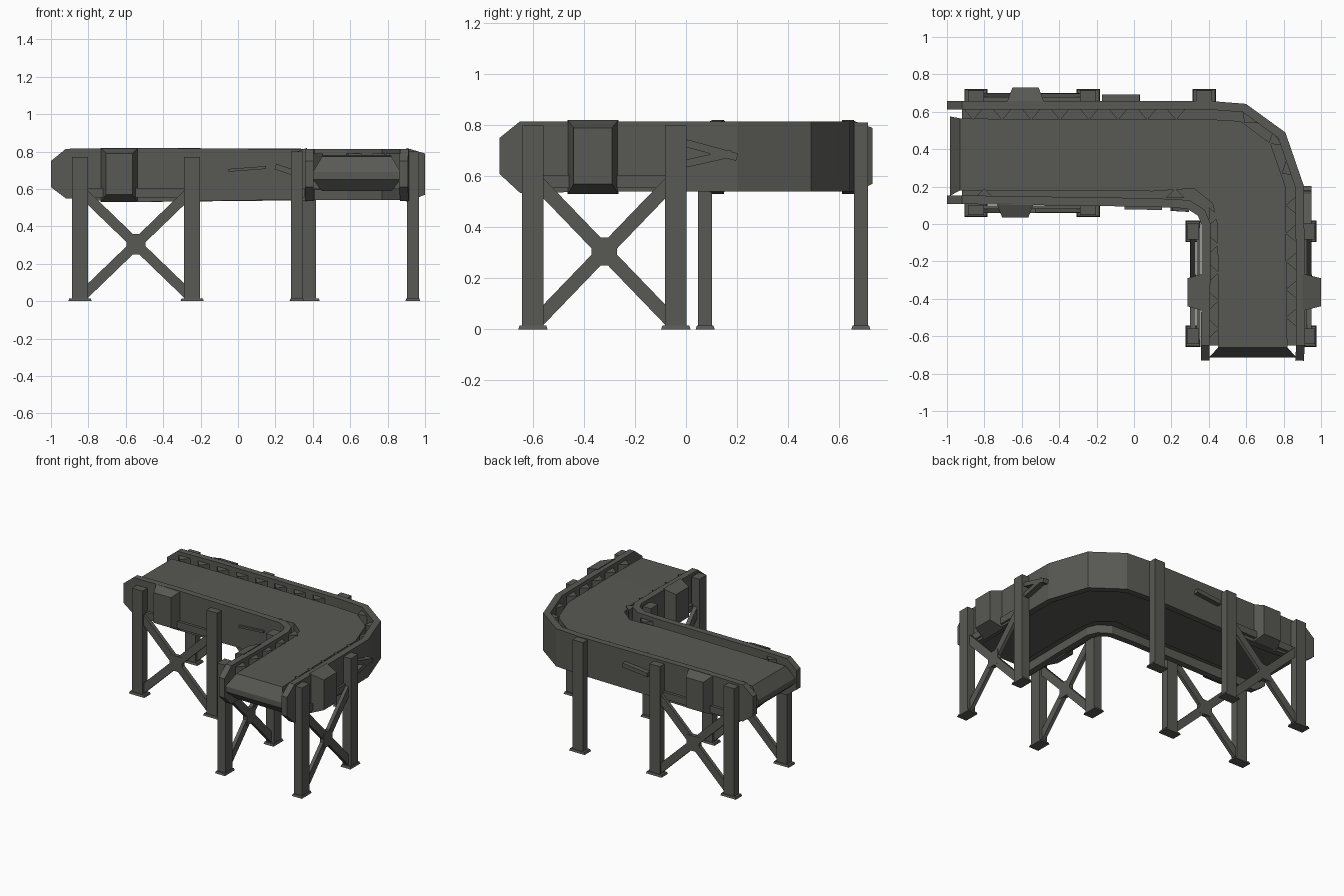
import bpy, bmesh, math
from mathutils import Vector

if "Cube" in bpy.data.objects:
    bpy.data.objects.remove(bpy.data.objects["Cube"])

steel = bpy.data.materials.new("dark_grey_steel")
steel.diffuse_color = (0.098, 0.098, 0.088, 1)
steel.use_nodes = True
steel.node_tree.nodes["Principled BSDF"].inputs["Base Color"].default_value = steel.diffuse_color


def make(name, verts, faces):
    me = bpy.data.meshes.new(name)
    me.from_pydata([tuple(v) for v in verts], [], faces)
    bm = bmesh.new()
    bm.from_mesh(me)
    bmesh.ops.recalc_face_normals(bm, faces=bm.faces)
    bm.to_mesh(me)
    bm.free()
    me.materials.append(steel)
    ob = bpy.data.objects.new(name, me)
    bpy.context.collection.objects.link(ob)
    return ob


def strip(name, left, right, heights):
    """Solid band between two polylines; heights gives (low, high) per point."""
    verts, faces = [], []
    for (a, b, (lo, hi)) in zip(left, right, heights):
        verts += [(*a, lo), (*b, lo), (*b, hi), (*a, hi)]
    n = len(left)
    for i in range(n - 1):
        for k in range(4):
            m = (k + 1) % 4
            faces.append((i*4 + k, i*4 + m, i*4 + 4 + m, i*4 + 4 + k))
    faces += [(0, 1, 2, 3), tuple(n*4 - 4 + k for k in range(4))]
    return make(name, verts, faces)


def offset(path, d):
    """Mitred sideways offset of a polyline."""
    pts = [Vector(p) for p in path]
    out = []
    for i, p in enumerate(pts):
        a = (p - pts[i-1]).normalized() if i else (pts[1] - p).normalized()
        b = (pts[i+1] - p).normalized() if i < len(pts) - 1 else a
        t = (a + b).normalized()
        out.append(p + Vector((-t.y, t.x)) * d / max(0.5, t.dot(a)))
    return out


def frustum(name, c0, s0, c1, s1):
    """Tapered block along the axis whose size is None."""
    ax = s0.index(None)
    u, v = [k for k in range(3) if k != ax]
    verts = []
    for c, s in ((c0, s0), (c1, s1)):
        for su, sv in ((-1, -1), (1, -1), (1, 1), (-1, 1)):
            p = list(c)
            p[u] += su * s[u] / 2
            p[v] += sv * s[v] / 2
            verts.append(p)
    faces = [(0, 1, 2, 3), (4, 5, 6, 7)] + [(k, (k+1) % 4, 4 + (k+1) % 4, 4 + k) for k in range(4)]
    return make(name, verts, faces)


def beam(name, a, b, normal, width, depth):
    """Rectangular bar from a to b."""
    a, b, n = Vector(a), Vector(b), Vector(normal)
    s = (b - a).cross(n).normalized() * width / 2
    n = n * depth / 2
    verts = [p + i*s + j*n for p in (a, b) for i, j in ((-1, -1), (1, -1), (1, 1), (-1, 1))]
    faces = [(0, 1, 2, 3), (4, 5, 6, 7)] + [(k, (k+1) % 4, 4 + (k+1) % 4, 4 + k) for k in range(4)]
    return make(name, verts, faces)


# Side rails with chamfered ends
outer = [(-1, .635), (-.92, .635), (-.6, .635), (.4, .635), (.59, .62), (.79, .475),
         (.885, .2), (.89, -.3), (.89, -.65), (.885, -.73)]
inner = [(-1, .13), (-.92, .13), (-.6, .125), (.1, .115), (.29, .105), (.36, .06),
         (.385, 0), (.385, -.3), (.38, -.65), (.38, -.73)]
rail_z = [(.61, .75), (.55, .815), (.53, .82)] + [(.54, .815)] * 5 + [(.535, .815), (.61, .75)]
for name, path in (("outer_rail", outer), ("inner_rail", inner)):
    strip(name, offset(path, .023), offset(path, -.023), rail_z)

# Belt and the tray beneath it
belt_out = [(-.985, .575), (-.93, .565), (-.6, .56), (.4, .56), (.57, .55), (.73, .43),
            (.81, .2), (.815, -.3), (.82, -.66), (.87, -.715)]
belt_in = [(-.985, .15), (-.93, .18), (-.6, .18), (.1, .175), (.32, .19), (.42, .11),
           (.445, 0), (.45, -.3), (.45, -.66), (.40, -.715)]
strip("belt", belt_out, belt_in,
      [(.65, .69), (.60, .775)] + [(.595, .782)] * 6 + [(.59, .775), (.65, .69)])
strip("belt_tray", outer[1:-1], inner[1:-1], [(.60, .68)] * 8)

# Triangular gussets between belt and rails
gussets = []
for x in [-.86 + .155 * i for i in range(8)]:
    gussets.append(((x - .05, .615), (x + .05, .615), (x, .555)))
for x in (-.8, .22):
    gussets.append(((x - .05, .14), (x + .05, .14), (x, .19)))
for y in [.1 - .15 * i for i in range(5)]:
    gussets.append(((.87, y - .05), (.87, y + .05), (.81, y)))
    gussets.append(((.40, y - .11), (.40, y - .01), (.455, y - .06)))
for a, b, c in (((.58, .605), (.68, .54), (.59, .54)), ((.74, .49), (.80, .42), (.72, .43)),
                ((.82, .36), (.86, .26), (.79, .27))):
    gussets.append((a, b, c))
for t in gussets:
    make("gusset", [(*p, z) for z in (.66, .79) for p in t],
         [(0, 1, 2), (3, 4, 5), (0, 1, 4, 3), (1, 2, 5, 4), (2, 0, 3, 5)])


# Legs with feet
def leg(x, y, along_x, top):
    w, d = .085, .055
    s = (w, d, None) if along_x else (d + .01, w, None)
    frustum("leg", (x, y, 0), s, (x, y, top), s)
    f = (.125, .075, None) if along_x else (.08, .115, None)
    frustum("foot", (x, y, 0), f, (x, y, .015), (f[0] - .01, f[1] - .01, None))


def cross(a, b, normal):
    """X brace between two legs."""
    lo, hi = .03, .58
    beam("cross_brace", (*a, hi), (*b, lo), normal, .055, .03)
    beam("cross_brace", (*b, hi), (*a, lo), normal, .055, .026)
    m = (Vector(a) + Vector(b)) / 2
    beam("brace_plate", (m.x, m.y, .25), (m.x, m.y, .36), normal, .1, .032)


for y, top in ((.075, .77), (.685, .80)):
    for x in (-.845, -.245):
        leg(x, y, True, top)
    cross((-.83, y), (-.26, y), (0, 1, 0))
leg(.375, .685, True, .81)
for x in (.315, .935):
    for y in (-.6, -.04):
        leg(x, y, False, .80)
    cross((x, -.585), (x, -.055), (1, 0, 0))

# Tapered housings on the rail sides
for x, y0, y1 in ((-.58, .65, .73), (-.635, .11, .035)):
    frustum("side_housing", (x, y0, .675), (.2, None, .29), (x, y1, .68), (.14, None, .22))
for x0, x1 in ((.90, 1.0), (.37, .285)):
    frustum("side_housing", (x0, -.365, .675), (None, .2, .29), (x1, -.365, .68), (None, .15, .22))

# Small grab bars
beam("grab_bar", (-.17, .672, .70), (.03, .672, .72), (0, 1, 0), .03, .04)
beam("grab_bar", (.925, .0, .73), (.925, .2, .675), (1, 0, 0), .03, .05)
beam("grab_bar", (.925, .0, .65), (.925, .18, .69), (1, 0, 0), .03, .05)
beam("grab_bar", (-.05, .088, .70), (.15, .085, .715), (0, 1, 0), .015, .02)
beam("grab_bar", (.2, .085, .72), (.29, .08, .69), (0, 1, 0), .03, .03)
for y in (.09, .668):
    beam("rail_strut", (-.86, y, .58), (-.23, y, .58), (0, 1, 0), .05, .02)
for x in (.345, .915):
    beam("rail_strut", (x, -.62, .58), (x, -.02, .58), (1, 0, 0), .05, .02)
